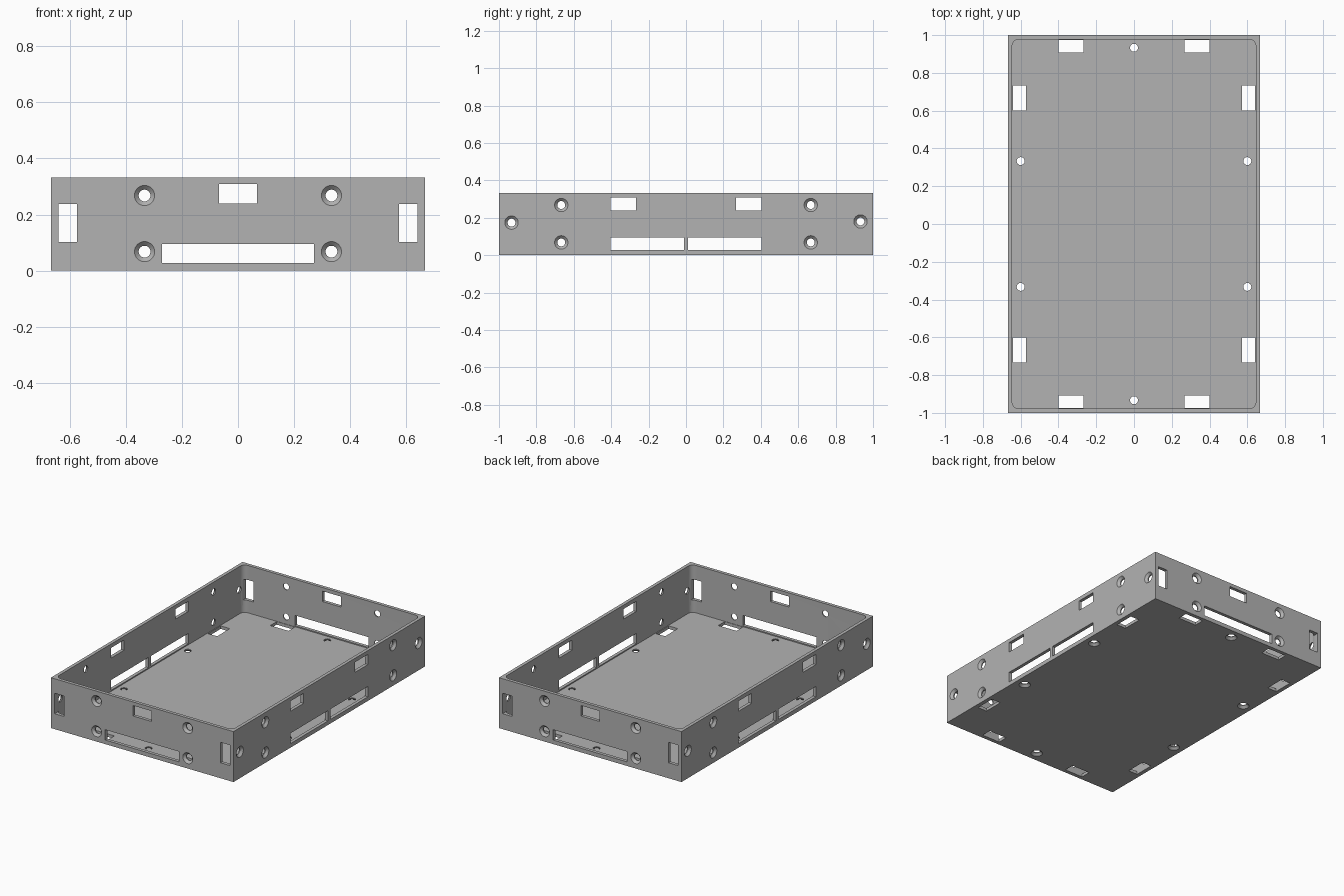
import bpy
import bmesh
from math import cos, sin, pi, radians
from mathutils import Matrix, Vector

cube = bpy.data.objects.get("Cube")
if cube:
    bpy.data.objects.remove(cube)

HX, HY, H = 0.667, 1.0, 0.333   # half width, half length, height
WALL, FLOOR = 0.022, 0.02
SIDES = (-1, 1)

grey = bpy.data.materials.new("plain grey")
grey.use_nodes = True
grey.diffuse_color = (0.45, 0.45, 0.45, 1)
grey.node_tree.nodes["Principled BSDF"].inputs["Base Color"].default_value = (0.45, 0.45, 0.45, 1)


def make_object(name, bm):
    bmesh.ops.recalc_face_normals(bm, faces=bm.faces)
    mesh = bpy.data.meshes.new(name)
    bm.to_mesh(mesh)
    bm.free()
    mesh.materials.append(grey)
    obj = bpy.data.objects.new(name, mesh)
    bpy.context.collection.objects.link(obj)
    return obj


def add_box(bm, low, high):
    low, high = Vector(low), Vector(high)
    place = Matrix.Translation((low + high) / 2) @ Matrix.Diagonal((*(high - low), 1))
    return bmesh.ops.create_cube(bm, size=1, matrix=place)["verts"]


def add_screw_hole(bm, point, inward, n=32):
    """Countersunk hole: wide at the outer face, narrow inside."""
    place = Matrix.Translation(point) @ Vector(inward).to_track_quat("Z", "Y").to_matrix().to_4x4()
    rings = []
    for depth, r in ((-0.02, 0.056), (0.015, 0.021), (0.05, 0.021)):
        rings.append([bm.verts.new(place @ Vector((r * cos(2 * pi * i / n), r * sin(2 * pi * i / n), depth)))
                      for i in range(n)])
    for a, b in zip(rings, rings[1:]):
        for i in range(n):
            j = (i + 1) % n
            bm.faces.new((a[i], a[j], b[j], b[i]))
    bm.faces.new(rings[0])
    bm.faces.new(rings[-1])


# Solid block for the tray
bm = bmesh.new()
add_box(bm, (-HX, -HY, 0), (HX, HY, H))
tray = make_object("tray", bm)

# Cavity with rounded upright corners
bm = bmesh.new()
add_box(bm, (WALL - HX, WALL - HY, FLOOR), (HX - WALL, HY - WALL, H + 0.1))
upright = [e for e in bm.edges if abs(e.verts[0].co.z - e.verts[1].co.z) > 0.1]
bmesh.ops.bevel(bm, geom=upright, offset=0.035, segments=8, profile=0.5, affect="EDGES")
cavity = make_object("cavity_cutter", bm)

# Floor: connector slots along each edge and countersunk holes
bm = bmesh.new()
for sy in SIDES:
    for sx in SIDES:
        for x0, x1, y0, y1 in ((0.267, 0.4, 0.908, 0.975), (0.573, 0.64, 0.6, 0.733)):
            xs, ys = sorted((sx * x0, sx * x1)), sorted((sy * y0, sy * y1))
            add_box(bm, (xs[0], ys[0], -0.05), (xs[1], ys[1], 0.05))
        add_screw_hole(bm, (sx * 0.6, sy * 0.333, 0), (0, 0, 1))
    add_screw_hole(bm, (0, sy * 0.933, 0), (0, 0, 1))
floor_cuts = make_object("floor_cutter", bm)

# End walls: corner slots, top slot, wide lower slot and screw holes
bm = bmesh.new()
for sy in SIDES:
    ys = sorted((sy * 0.95, sy * 1.05))
    for x0, x1, z0, z1 in ((-0.64, -0.573, 0.102, 0.237), (0.573, 0.64, 0.102, 0.237),
                           (-0.067, 0.067, 0.24, 0.309), (-0.27, 0.27, 0.027, 0.095)):
        add_box(bm, (x0, ys[0], z0), (x1, ys[1], z1))
    for sx in SIDES:
        for z in (0.068, 0.268):
            add_screw_hole(bm, (sx * 0.333, sy * HY, z), (0, -sy, 0))
end_cuts = make_object("end_wall_cutter", bm)

# Side walls: two top slots, two long lower slots and screw holes
bm = bmesh.new()
for sx in SIDES:
    xs = sorted((sx * 0.62, sx * 0.72))
    for sy in SIDES:
        for y0, y1, z0, z1 in ((0.267, 0.403, 0.24, 0.307), (0.012, 0.403, 0.027, 0.095)):
            ys = sorted((sy * y0, sy * y1))
            add_box(bm, (xs[0], ys[0], z0), (xs[1], ys[1], z1))
        for y, z in ((0.667, 0.068), (0.667, 0.268), (0.933, 0.177 + 0.003 * sy)):
            add_screw_hole(bm, (sx * HX, sy * y, z), (-sx, 0, 0))
side_cuts = make_object("side_wall_cutter", bm)

# Apply the cuts, then drop the cutters
cutters = (cavity, floor_cuts, end_cuts, side_cuts)
for cutter in cutters:
    cutter.hide_render = True
    mod = tray.modifiers.new(cutter.name, "BOOLEAN")
    mod.operation = "DIFFERENCE"
    mod.solver = "EXACT"
    mod.object = cutter
bpy.context.view_layer.update()
result = bpy.data.meshes.new_from_object(tray.evaluated_get(bpy.context.evaluated_depsgraph_get()))
tray.modifiers.clear()
tray.data = result
result.materials.clear()
result.materials.append(grey)
for poly in result.polygons:
    poly.material_index = 0
for cutter in cutters:
    bpy.data.objects.remove(cutter)

# Smooth the round parts, keep the edges crisp
bpy.ops.object.select_all(action="DESELECT")
tray.select_set(True)
bpy.context.view_layer.objects.active = tray
bpy.ops.object.shade_smooth_by_angle(angle=radians(30))
